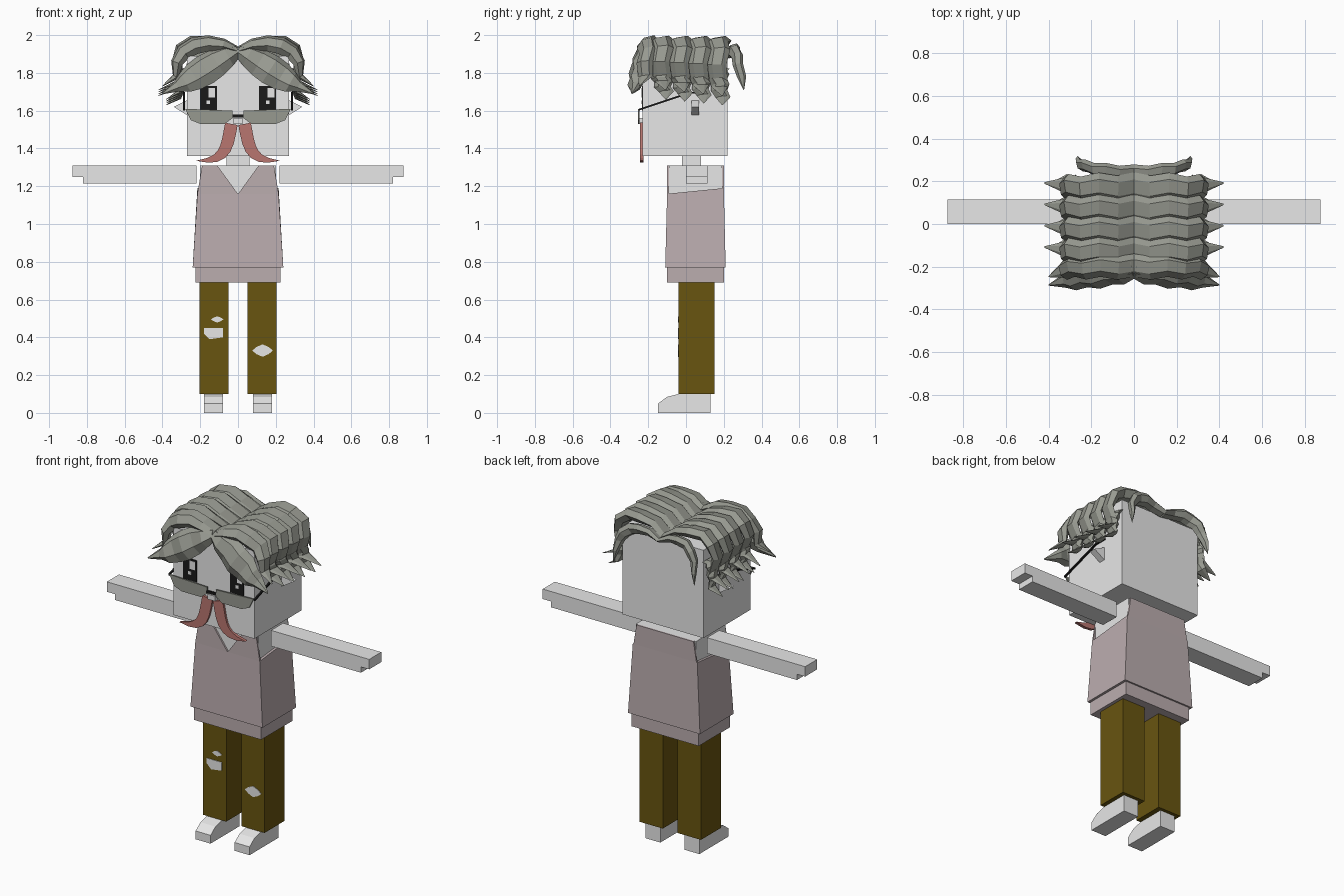
import bpy, bmesh, math
from mathutils import Vector
from mathutils.geometry import interpolate_bezier

cube = bpy.data.objects.get("Cube")
if cube:
    bpy.data.objects.remove(cube)


def material(name, red, green, blue):
    mat = bpy.data.materials.new(name)
    mat.use_nodes = True
    mat.diffuse_color = (red, green, blue, 1)
    shader = next(node for node in mat.node_tree.nodes if node.type == 'BSDF_PRINCIPLED')
    shader.inputs["Base Color"].default_value = mat.diffuse_color
    return mat


skin = material("pale grey", .8, .8, .8)
knit = material("dusty mauve", .5, .42, .43)
denim = material("dark ochre", .14, .09, .005)
hair = material("ash grey", .31, .32, .28)
red = material("faded red", .48, .18, .16)
black = material("black", .01, .01, .01)
white = material("white", .9, .9, .9)


def loft(name, rings, mat):
    """Skin a list of equal-length rings and cap both ends."""
    bm = bmesh.new()
    loops = [[bm.verts.new(point) for point in ring] for ring in rings]
    for lower, upper in zip(loops, loops[1:]):
        for i in range(len(lower)):
            bm.faces.new((lower[i - 1], lower[i], upper[i], upper[i - 1]))
    bm.faces.new(loops[0])
    bm.faces.new(loops[-1])
    bmesh.ops.recalc_face_normals(bm, faces=bm.faces)
    mesh = bpy.data.meshes.new(name)
    bm.to_mesh(mesh)
    bm.free()
    mesh.materials.append(mat)
    bpy.context.collection.objects.link(bpy.data.objects.new(name, mesh))


def rect(half, front, back, front_z, back_z):
    return [(-half, front, front_z), (half, front, front_z),
            (half, back, back_z), (-half, back, back_z)]


def plate(name, outline, front, back, mat, side=1):
    """Extrude an outline drawn in x and z along y."""
    loft(name, [[(side * x, y, z) for x, z in outline] for y in (front, back)], mat)


def box(name, left, right, front, back, low, high, mat, side=1):
    outline = [(left, low), (right, low), (right, high), (left, high)]
    plate(name, outline, front, back, mat, side)


def mirrored(half_outline):
    return half_outline + [(-x, z) for x, z in reversed(half_outline)]


def lock(name, side, start, bend, curl, end, tip, width, depth):
    """Faceted lock of hair swept along a curve, ending in a pointed tip."""
    path = interpolate_bezier(Vector(start), Vector(bend), Vector(curl), Vector(end), 7)
    path.append(Vector(tip))
    last = len(path) - 1
    rings = []
    for i, centre in enumerate(path):
        along = path[min(i + 1, last)] - path[max(i - 1, 0)]
        normal = Vector((-along.z, 0, along.x)).normalized()
        taper = .05 if i == last else 1 - .4 * (i / last) ** 2
        bulge = depth * max(.04, math.sin(math.pi * (i + 1) / (last + 1)))
        ripple = width * .12 * (-1) ** i
        ring = []
        for k in range(6):
            angle = math.tau * k / 6
            across = width * taper * math.cos(angle) + ripple
            lift = bulge * (math.sin(angle) + .3 * math.cos(angle))
            point = centre + normal * lift
            ring.append((side * point.x, point.y + across, point.z))
        rings.append(ring)
    loft(name, rings, hair)


# Head, neck and torso
box("head", -.27, .27, -.23, .22, 1.36, 1.89, skin)
box("neck", -.06, .06, -.02, .08, 1.3, 1.37, skin)
box("torso", -.2, .2, -.09, .19, .8, 1.31, skin)

# Sweater with open shoulders and a V neck
box("sweater_hem", -.225, .225, -.1, .2, .69, .78, knit)
loft("sweater_body", [rect(.24, -.11, .21, .77, .77), rect(.215, -.1, .2, 1.16, 1.19)], knit)
shoulder = [(.215, 1.16), (.2, 1.25), (.19, 1.31)]
plate("sweater_front", mirrored(shoulder + [(.11, 1.31), (.001, 1.16)]), -.1, -.09, knit)
plate("sweater_back", mirrored(shoulder), .19, .2, knit)

for side, word in ((1, "left"), (-1, "right")):
    # Arm, stepped hand, leg and shoe
    box(word + "_arm", .22, .82, 0, .115, 1.215, 1.31, skin, side)
    box(word + "_hand", .82, .875, 0, .115, 1.25, 1.31, skin, side)
    box(word + "_trouser_leg", .05, .205, -.04, .15, .1, .7, denim, side)
    sole = [(.13, 0), (.13, .1), (-.04, .1), (-.1, .085), (-.147, .05), (-.147, 0)]
    loft(word + "_shoe", [[(side * x, y, z) for y, z in sole] for x in (.08, .18)], skin)

    # Ear and glasses
    plate(word + "_ear", [(.26, 1.66), (.34, 1.62), (.26, 1.57)], .03, .07, skin, side)
    lens = [(.03, 1.6), (.28, 1.61), (.25, 1.55), (.2, 1.53), (.07, 1.53), (.03, 1.56)]
    plate(word + "_lens", lens, -.253, -.245, hair, side)
    hinge, bend, hook = (-.25, 1.6), (.02, 1.69), (.09, 1.69)
    loft(word + "_temple", [[(side * (.28 + dx), y, z + dz) for dx, dz in
                             ((0, 0), (.01, 0), (.01, .01), (0, .01))]
                            for y, z in (hinge, bend, hook)], black)

    # Moustache half, swept outwards to a point
    sweep = interpolate_bezier(Vector((.035, 1.53)), Vector((.06, 1.4)),
                               Vector((.06, 1.33)), Vector((.22, 1.335)), 8)
    upper, lower = [], []
    for i, centre in enumerate(sweep):
        along = sweep[min(i + 1, 7)] - sweep[max(i - 1, 0)]
        offset = Vector((-along.y, along.x)).normalized() * .033 * (1.02 - (i / 7) ** 3)
        upper.append(centre + offset)
        lower.append(centre - offset)
    plate(word + "_moustache", upper + lower[::-1], -.243, -.225, red, side)

    # Eye with two highlights, lit from the same side on both
    eye = side * .157
    box(word + "_eye", eye - .045, eye + .045, -.234, -.229, 1.6, 1.73, black)
    box(word + "_eye_shine", eye, eye + .035, -.236, -.23, 1.67, 1.72, white)
    box(word + "_eye_glint", eye - .01, eye + .01, -.236, -.23, 1.635, 1.655, white)

    # Side locks arching over the crown, each with a small spike under its tip
    for i in range(4):
        y = .1 * i - .13
        drop = .01 * i
        lock(f"{word}_side_lock_{i}", side, (0, y, 1.9), (.15, y, 2), (.4, y, 2),
             (.3, y, 1.76 - drop), (.42, y + .03, 1.71 - drop), .065, .038)
        lock(f"{word}_spike_{i}", side, (.27, y, 1.82), (.3, y, 1.8), (.3, y, 1.75),
             (.31, y + .02, 1.7 - drop), (.38, y + .03, 1.66 - drop), .055, .03)

    # Fringe curls sweeping off the parting
    lock(word + "_upper_fringe", side, (0, -.2, 1.92), (.15, -.2, 2), (.35, -.2, 1.95),
         (.33, -.22, 1.78), (.4, -.24, 1.73), .055, .045)
    lock(word + "_lower_fringe", side, (0, -.21, 1.92), (.1, -.25, 1.87), (.25, -.26, 1.76),
         (.32, -.27, 1.73), (.4, -.28, 1.69), .05, .08)

    # Nape lock hanging behind the head
    lock(word + "_nape_lock", side, (0, .24, 1.89), (.15, .24, 1.96), (.25, .27, 1.92),
         (.26, .29, 1.78), (.27, .31, 1.71), .035, .035)

# Nose and glasses bridge
box("nose", -.025, .025, -.255, -.225, 1.53, 1.56, skin)
box("glasses_bridge", -.035, .035, -.253, -.245, 1.565, 1.58, black)


def tear(name, x, z, half_width, half_height):
    """Ragged patch of bare skin on the front of a trouser leg."""
    outline = []
    for k in range(8):
        angle = math.tau * k / 8
        ragged = 1 + .1 * (-1) ** k
        outline.append((x + half_width * ragged * math.cos(angle),
                        z + half_height * ragged * math.sin(angle)))
    plate(name, outline, -.043, -.038, skin)


tear("left_knee_tear", .13, .33, .05, .03)
tear("right_thigh_tear", -.11, .495, .03, .015)
plate("right_knee_tear", [(-.18, .45), (-.08, .45), (-.08, .4), (-.15, .39), (-.18, .42)],
      -.043, -.038, skin)
